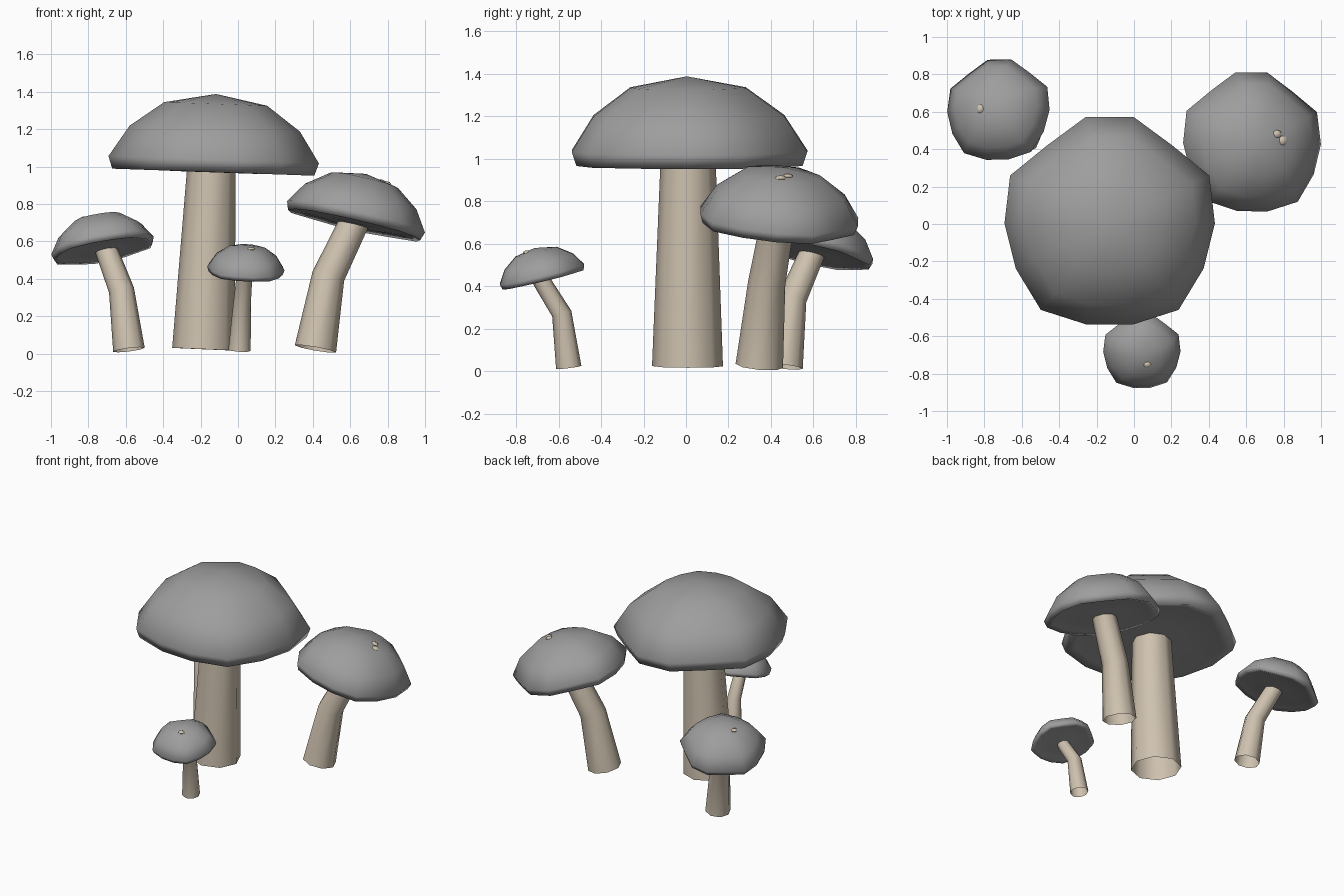
import bpy, bmesh, math
from mathutils import Vector

if "Cube" in bpy.data.objects:
    bpy.data.objects.remove(bpy.data.objects["Cube"])


def material(name, rgb):
    m = bpy.data.materials.new(name)
    m.diffuse_color = (*rgb, 1)
    m.use_nodes = True
    m.node_tree.nodes["Principled BSDF"].inputs["Base Color"].default_value = m.diffuse_color
    return m


GREY = material("cap grey", (0.34, 0.34, 0.34))
BEIGE = material("stem beige", (0.62, 0.54, 0.43))
UP = Vector((0, 0, 1))


def finish(bm, name, mat, angle=60):
    bmesh.ops.recalc_face_normals(bm, faces=bm.faces)
    me = bpy.data.meshes.new(name)
    bm.to_mesh(me)
    bm.free()
    me.materials.append(mat)
    ob = bpy.data.objects.new(name, me)
    bpy.context.collection.objects.link(ob)
    bpy.ops.object.select_all(action='DESELECT')
    bpy.context.view_layer.objects.active = ob
    ob.select_set(True)
    bpy.ops.object.shade_smooth_by_angle(angle=math.radians(angle))
    return ob


def skin(bm, rings):
    """Join neighbouring rings of vertices with quads."""
    for a, b in zip(rings, rings[1:]):
        n = len(a)
        for i in range(n):
            bm.faces.new((a[i], a[(i + 1) % n], b[(i + 1) % n], b[i]))


# Cap profile (radius, height), from the underside over the rim to the crown
PROFILE = [(0.40, -0.12), (0.85, -0.085), (0.96, -0.118), (1.0, 0.0),
           (0.81, 0.295), (0.49, 0.53)]
# Uneven outline of the fourteen-sided cap
OUTLINE = [1.0, 1.05, 0.95, 1.035, 1.035, 0.95, 1.05,
           1.0, 0.99, 1.05, 0.985, 0.985, 1.05, 0.99]


def cap(name, centre, size, normal):
    bm = bmesh.new()
    n = len(OUTLINE)
    rings = []
    for r, z in PROFILE:
        rings.append([bm.verts.new((r * k * math.cos(math.tau * i / n),
                                    r * k * math.sin(math.tau * i / n), z))
                      for i, k in enumerate(OUTLINE)])
    skin(bm, rings)
    for ring, z in ((rings[0], -0.12), (rings[-1], 0.625)):
        tip = bm.verts.new((0, 0, z))
        for i in range(n):
            bm.faces.new((ring[i], ring[(i + 1) % n], tip))
    q = UP.rotation_difference(Vector(normal).normalized())
    for v in bm.verts:
        v.co = q @ (v.co * size) + Vector(centre)
    finish(bm, name, GREY, 180)


def stem(name, path, sides=8):
    """Open eight-sided tube along (x, y, z, radius) points."""
    bm = bmesh.new()
    pts = [Vector(p[:3]) for p in path]
    rings = []
    for j, p in enumerate(path):
        d = (pts[min(j + 1, len(pts) - 1)] - pts[max(j - 1, 0)]).normalized()
        q = UP.rotation_difference(d)
        rings.append([bm.verts.new(pts[j] + q @ Vector((
            p[3] * math.cos(math.tau * i / sides),
            p[3] * math.sin(math.tau * i / sides), 0))) for i in range(sides)])
    skin(bm, rings)
    finish(bm, name, BEIGE)


def nub(name, centre, size):
    """Tiny bit of stem showing through the top of a cap."""
    bm = bmesh.new()
    bmesh.ops.create_uvsphere(bm, u_segments=8, v_segments=4, radius=1)
    for v in bm.verts:
        v.co = Vector((v.co[k] * size[k] + centre[k] for k in range(3)))
    finish(bm, name, BEIGE)


# Tall middle mushroom
cap("large_cap", (-0.13, 0.003, 1.037), 0.563, (0.035, 0, 1))
stem("large_stem", [(-0.185, 0.007, 0.024, 0.167), (-0.14, 0.01, 1.04, 0.128)])

# Right mushroom
cap("right_cap", (0.631, 0.43, 0.732), 0.378, (0.23, 0.08, 1))
stem("right_stem", [(0.414, 0.345, 0.026, 0.112), (0.483, 0.38, 0.415, 0.088),
                    (0.62, 0.43, 0.70, 0.08), (0.665, 0.445, 0.80, 0.075)])
nub("right_nub_a", (0.76, 0.48, 0.915), (0.03, 0.025, 0.018))
nub("right_nub_b", (0.79, 0.445, 0.905), (0.03, 0.03, 0.018))

# Left mushroom
cap("left_cap", (-0.725, 0.605, 0.578), 0.278, (-0.18, 0.22, 1))
stem("left_stem", [(-0.583, 0.465, 0.021, 0.085), (-0.623, 0.50, 0.34, 0.068),
                   (-0.71, 0.60, 0.57, 0.06), (-0.735, 0.625, 0.64, 0.055)])
nub("left_nub", (-0.82, 0.615, 0.723), (0.02, 0.025, 0.012))

# Small front mushroom
cap("small_cap", (0.042, -0.683, 0.455), 0.207, (0.05, -0.24, 1))
stem("small_stem", [(0.008, -0.552, 0.018, 0.06), (0.022, -0.585, 0.272, 0.047),
                    (0.035, -0.677, 0.42, 0.042), (0.04, -0.71, 0.49, 0.04)])
nub("small_nub", (0.07, -0.75, 0.558), (0.022, 0.018, 0.012))
